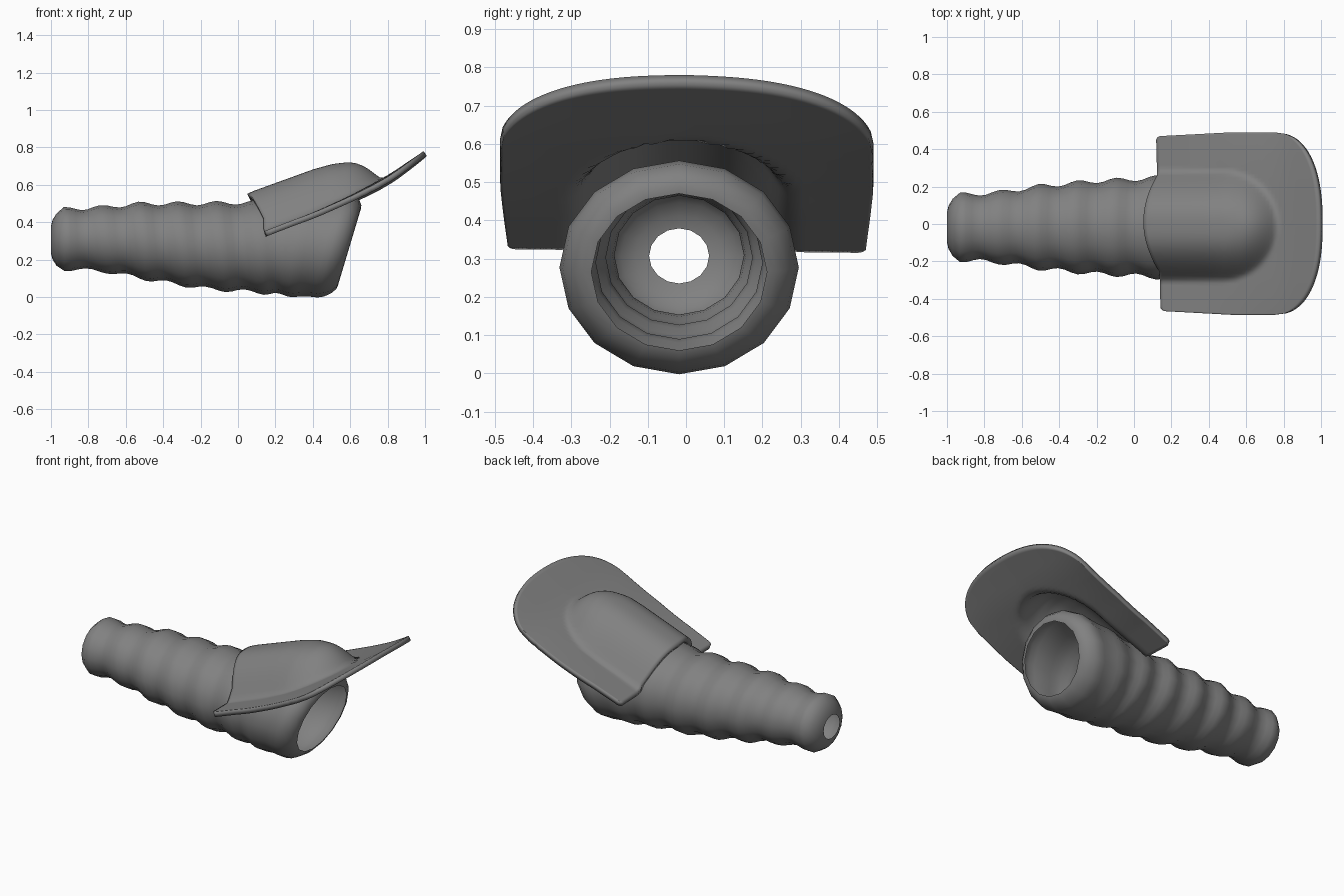
import bpy, math

if "Cube" in bpy.data.objects:
    bpy.data.objects.remove(bpy.data.objects["Cube"])

grey = bpy.data.materials.new("mid grey")
grey.diffuse_color = (0.22, 0.22, 0.22, 1)
grey.use_nodes = True
grey.node_tree.nodes["Principled BSDF"].inputs["Base Color"].default_value = grey.diffuse_color


def lerp(table, x, col=1):
    """Piecewise linear lookup in a small table sorted by its first column."""
    if x <= table[0][0]:
        return table[0][col]
    for a, b in zip(table, table[1:]):
        if x <= b[0]:
            k = (x - a[0]) / (b[0] - a[0])
            return a[col] + k * (b[col] - a[col])
    return table[-1][col]


def smooth_lerp(table, x, w=0.05):
    return sum(lerp(table, x + d * w) for d in (-1, -0.5, 0, 0.5, 1)) / 5


def make(name, verts, faces, angle):
    mesh = bpy.data.meshes.new(name)
    mesh.from_pydata(verts, [], faces)
    mesh.materials.append(grey)
    ob = bpy.data.objects.new(name, mesh)
    bpy.context.collection.objects.link(ob)
    bpy.ops.object.select_all(action='DESELECT')
    ob.select_set(True)
    bpy.context.view_layer.objects.active = ob
    bpy.ops.object.shade_smooth_by_angle(angle=math.radians(angle))
    return ob


# Ribbed hollow tube: x, centre height, vertical radius
BODY = [(-0.93, 0.31, 0.16), (-0.72, 0.308, 0.172), (-0.5, 0.297, 0.203),
        (-0.2, 0.273, 0.228), (0.1, 0.265, 0.241), (0.3, 0.268, 0.263),
        (0.5, 0.277, 0.278)]
rings = [(-1.0, 0.307, 0.072), (-0.992, 0.307, 0.105), (-0.97, 0.307, 0.14)]
COUNT = 42
for i in range(COUNT):
    x = -0.93 + i * 1.43 / (COUNT - 1)
    fade = min(1, max(0.2, (0.5 - x) / 0.4))
    rib = 0.011 * fade * math.cos((x + 0.92) / 0.207 * math.tau)
    rings.append((x, lerp(BODY, x, 1), lerp(BODY, x, 2) + rib))
# Rounded lip around the mouth
rings += [(0.54, 0.275, 0.272), (0.573, 0.27, 0.25), (0.592, 0.267, 0.225),
          (0.595, 0.265, 0.205)]

SIDES = 16
verts, faces = [], []
for x, cz, r in rings:
    lean = 0.3 * min(1, max(0, (x - 0.1) / 0.45))   # mouth leans forward
    skew = -0.1 * min(1, max(0, (x + 0.95) / 0.2)) * min(1, max(0, (0.4 - x) / 0.3))
    wide = 1.09 + 0.03 * min(1, max(0, x / 0.4))
    for j in range(SIDES):
        a = math.tau * j / SIDES
        dz = r * math.sin(a)
        verts.append((x + (lean + skew) * dz, -0.018 + wide * r * math.cos(a), cz + dz))
for i in range(len(rings) - 1):
    for j in range(SIDES):
        k = (j + 1) % SIDES
        faces.append((i * SIDES + j, i * SIDES + k,
                      (i + 1) * SIDES + k, (i + 1) * SIDES + j))
make("ribbed_tube", verts, faces, 50)

# Hood: sloping brim with a raised saddle blending down over the tube
BRIM = [(0.05, 0.315), (0.13, 0.348), (0.4, 0.452), (0.6, 0.545),
        (0.8, 0.65), (1.0, 0.785), (1.1, 0.855)]
CREST = [(0.05, 0.552), (0.08, 0.566), (0.4, 0.682), (0.55, 0.724)]


def hood_height(x, y, v):
    brim = smooth_lerp(BRIM, x)
    u = math.hypot((y + 0.012) / 0.295, max(0, x - 0.47) / 0.3)
    xc = min(x, 0.55)
    rise = lerp(CREST, xc) - smooth_lerp(BRIM, xc)
    # front corners droop a little, more on the +y side
    droop = min(1, max(0, (x - 0.3) / 0.4)) * (0.01 * v ** 4 + 0.012 * max(0, v))
    return brim - droop + (rise * (1 - u ** 2.6) ** 1.25 if u < 1 else 0)


NX, NY = 48, 56
verts, faces = [], []
for j in range(NY + 1):
    v = math.sin((2 * j / NY - 1) * 1.3) / math.sin(1.3)   # denser at the sides
    v = max(-1, min(1, v))
    rear = 0.05 + 0.08 * min(1, abs(v * 0.49) / 0.27) ** 2 - 0.012 * v
    rear += 0.02 * max(0, (abs(v) - 0.95) / 0.05) ** 3       # soft rear corners
    front = 0.75 + 0.242 * max(0, 1 - abs(v) ** 2.4) ** (1 / 2.2)
    for i in range(NX + 1):
        s = i / NX
        x = rear + s * (front - rear)
        y = v * (0.468 + 0.02 * min(1, s * 1.6))
        verts.append((x, y + 0.002, hood_height(x, y, v)))
for j in range(NY):
    for i in range(NX):
        a = j * (NX + 1) + i
        faces.append((a, a + 1, a + NX + 2, a + NX + 1))
hood = make("hood", verts, faces, 50)
shell = hood.modifiers.new("thickness", 'SOLIDIFY')
shell.thickness = 0.03
shell.offset = -1
